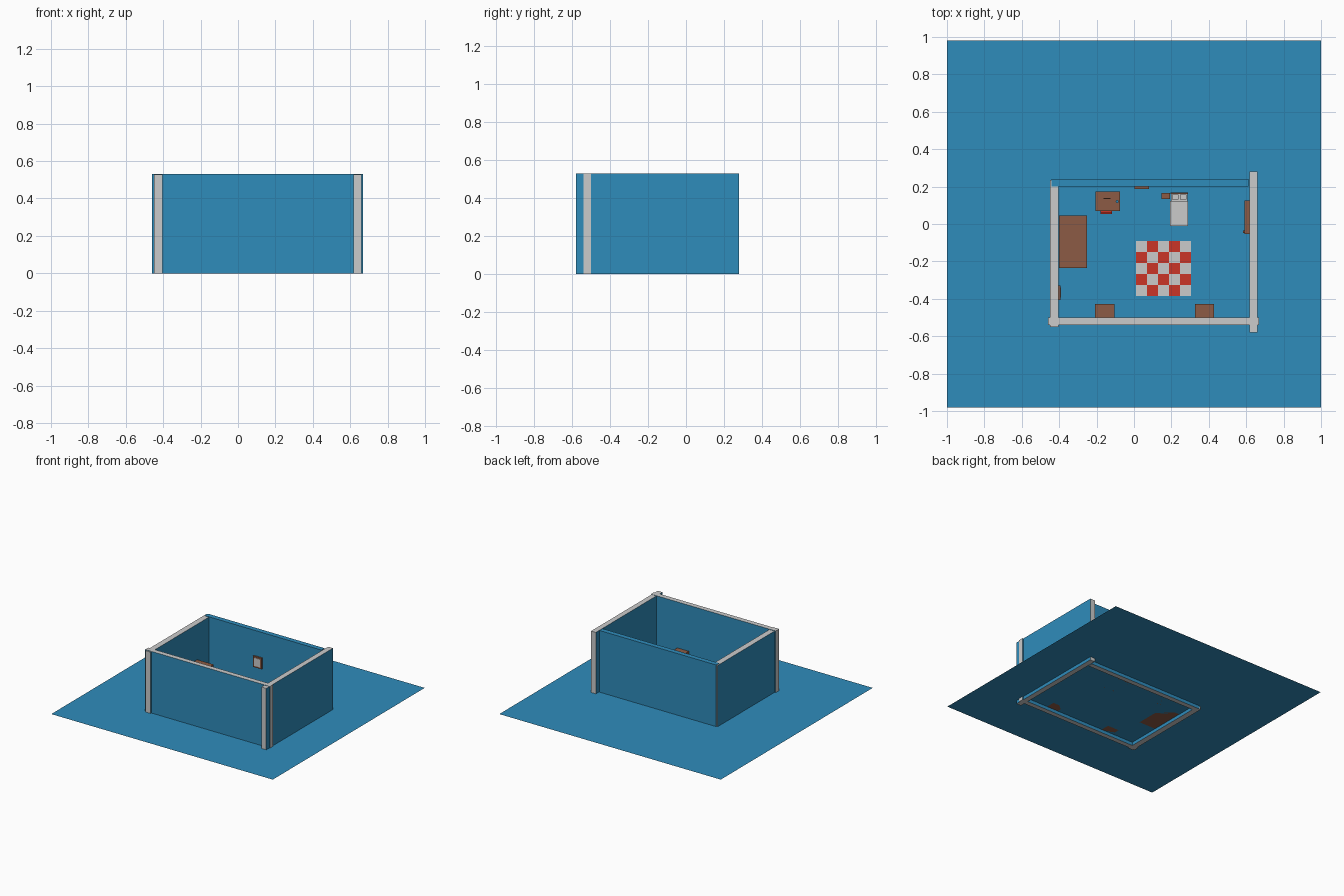
import bpy, bmesh, math

if "Cube" in bpy.data.objects:
    bpy.data.objects.remove(bpy.data.objects["Cube"])

def mat(name, r, g, b):
    m = bpy.data.materials.new(name)
    m.diffuse_color = (r, g, b, 1)
    m.use_nodes = True
    m.node_tree.nodes["Principled BSDF"].inputs["Base Color"].default_value = m.diffuse_color
    return m

BLUE = mat("blue", 0.028, 0.262, 0.50)
GREY = mat("light_grey", 0.60, 0.60, 0.60)
BROWN = mat("brown", 0.265, 0.105, 0.058)
RED = mat("red", 0.60, 0.035, 0.02)
FLOOR = 0.027

def add(name, bm, mats):
    me = bpy.data.meshes.new(name)
    bm.normal_update()
    bm.to_mesh(me)
    bm.free()
    for m in mats:
        me.materials.append(m)
    ob = bpy.data.objects.new(name, me)
    bpy.context.collection.objects.link(ob)
    return ob

def box(name, x0, x1, y0, y1, z0, z1, m, edge=None, rule=None):
    """Box from bounds; faces whose normal passes the rule get the edge colour."""
    bm = bmesh.new()
    bmesh.ops.create_cube(bm, size=1)
    for v in bm.verts:
        v.co.x = x1 if v.co.x > 0 else x0
        v.co.y = y1 if v.co.y > 0 else y0
        v.co.z = z1 if v.co.z > 0 else z0
    bm.normal_update()
    if rule:
        for f in bm.faces:
            f.material_index = int(rule(f.normal))
    return add(name, bm, [m, edge] if edge else [m])

def cylinder(name, x, y, z0, z1, r, m):
    bm = bmesh.new()
    bmesh.ops.create_cone(bm, cap_ends=True, segments=12, radius1=r, radius2=r, depth=z1 - z0)
    bmesh.ops.translate(bm, verts=bm.verts, vec=(x, y, (z0 + z1) / 2))
    return add(name, bm, [m])

def legs(name, x0, x1, y0, y1, z1, t, m):
    for i, (x, y) in enumerate([(x0, y0), (x1 - t, y0), (x0, y1 - t), (x1 - t, y1 - t)]):
        box(f"{name}_leg_{i+1}", x, x + t, y, y + t, FLOOR, z1, m)

# ground sheet
bm = bmesh.new()
bmesh.ops.create_grid(bm, x_segments=1, y_segments=1, size=1)
for v in bm.verts:
    v.co.y *= 0.98
    v.co.z = FLOOR
add("ground_sheet", bm, [BLUE])

# walls: blue broad sides, grey tops, bottoms and ends
side_x = lambda n: abs(n.x) < 0.5
side_y = lambda n: abs(n.y) < 0.5
box("left_wall", -0.45, -0.403, -0.55, 0.235, 0, 0.527, BLUE, GREY, side_x)
box("right_wall", 0.618, 0.661, -0.58, 0.28, 0, 0.528, BLUE, GREY, side_x)
box("front_wall", -0.46, 0.667, -0.54, -0.50, 0, 0.53, BLUE, GREY, side_y)
box("back_wall", -0.44, 0.612, 0.20, 0.24, 0, 0.53, BLUE, GREY, lambda n: n.z < -0.5)

# checked rug
bm = bmesh.new()
bmesh.ops.create_grid(bm, x_segments=5, y_segments=5, size=0.146)
for f in bm.faces:
    c = f.calc_center_median()
    f.material_index = (round(c.x / 0.0584) + round(c.y / 0.0584)) % 2
bmesh.ops.translate(bm, verts=bm.verts, vec=(0.158, -0.238, FLOOR + 0.006))
add("checked_rug", bm, [GREY, RED])

# wardrobe on the left wall
box("wardrobe", -0.40, -0.252, -0.235, 0.046, FLOOR, 0.24, BROWN)

# two low chests on the front wall
for i, x in enumerate((-0.208, 0.325)):
    box(f"chest_{i+1}", x, x + 0.103, -0.50, -0.427, FLOOR, 0.155, BROWN)

# desk with chair tucked under
box("desk_top", -0.205, -0.076, 0.07, 0.174, 0.118, 0.13, BROWN)
legs("desk", -0.205, -0.076, 0.07, 0.174, 0.118, 0.01, BROWN)
box("desk_screen", -0.163, -0.125, 0.134, 0.139, 0.13, 0.145, BROWN)
cylinder("desk_cup", -0.09, 0.12, 0.13, 0.143, 0.008, BLUE)
box("chair_seat", -0.178, -0.118, 0.06, 0.12, 0.075, 0.084, RED)
box("chair_back", -0.178, -0.118, 0.054, 0.062, 0.075, 0.125, RED)
legs("chair", -0.178, -0.118, 0.06, 0.12, 0.075, 0.008, BROWN)

# bed, headboard, pillows, bedside table
box("bed_base", 0.197, 0.287, -0.008, 0.165, FLOOR + 0.012, 0.065, BROWN)
box("bed_blanket", 0.193, 0.29, -0.012, 0.122, 0.045, 0.09, GREY)
box("mattress", 0.197, 0.287, 0.12, 0.16, 0.065, 0.08, GREY)
box("headboard", 0.195, 0.288, 0.16, 0.168, FLOOR, 0.12, BROWN)
for i, x in enumerate((0.202, 0.245)):
    box(f"pillow_{i+1}", x, x + 0.037, 0.13, 0.157, 0.08, 0.095, GREY)
legs("bed", 0.197, 0.287, -0.008, 0.165, 0.04, 0.01, BROWN)
box("bedside_table", 0.148, 0.193, 0.135, 0.165, FLOOR, 0.085, BROWN)

# pictures on the back and left walls
box("back_picture_frame", 0.003, 0.08, 0.188, 0.20, 0.235, 0.325, BROWN)
box("back_picture", 0.014, 0.069, 0.186, 0.188, 0.247, 0.313, GREY)
box("left_picture_frame", -0.403, -0.392, -0.405, -0.328, 0.235, 0.325, BROWN)
box("left_picture", -0.392, -0.390, -0.394, -0.339, 0.247, 0.313, GREY)

# door and handle on the right wall
box("door", 0.59, 0.618, -0.053, 0.125, FLOOR, 0.36, BROWN)
box("door_handle", 0.582, 0.59, -0.048, -0.036, 0.18, 0.192, BROWN)
